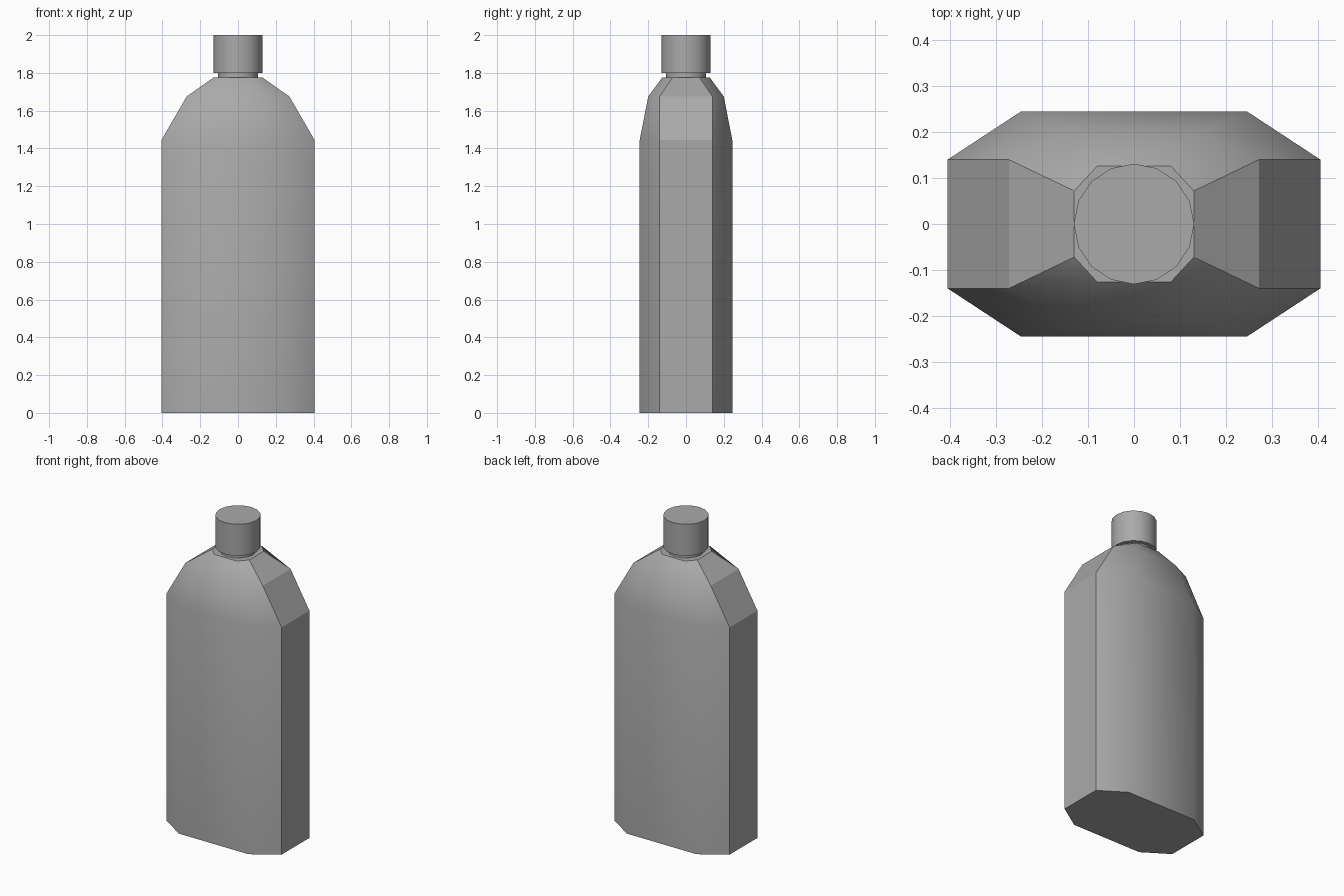
import bpy, bmesh
from math import radians

cube = bpy.data.objects.get("Cube")
if cube:
    bpy.data.objects.remove(cube, do_unlink=True)

grey = bpy.data.materials.new("mid grey")
grey.use_nodes = True
grey.diffuse_color = (0.4, 0.4, 0.4, 1)
grey.node_tree.nodes["Principled BSDF"].inputs["Base Color"].default_value = (0.4, 0.4, 0.4, 1)


def finish(name, bm, angle):
    bmesh.ops.recalc_face_normals(bm, faces=bm.faces)
    mesh = bpy.data.meshes.new(name)
    bm.to_mesh(mesh)
    bm.free()
    mesh.materials.append(grey)
    obj = bpy.data.objects.new(name, mesh)
    bpy.context.collection.objects.link(obj)
    bpy.ops.object.select_all(action='DESELECT')
    obj.select_set(True)
    bpy.context.view_layer.objects.active = obj
    bpy.ops.object.shade_smooth_by_angle(angle=radians(angle))
    return obj


def octagon(bm, z, side_x, side_y, front_x, front_y):
    quarter = [(side_x, side_y), (front_x, front_y)]
    points = quarter + [(-x, y) for x, y in reversed(quarter)]
    points += [(-x, -y) for x, y in points]
    return [bm.verts.new((x, y, z)) for x, y in points]


# Bottle body: stacked octagons from base to shoulder to neck seat
bm = bmesh.new()
rings = [octagon(bm, *r) for r in (
    (0, 0.405, 0.14, 0.245, 0.245),
    (1.445, 0.405, 0.14, 0.245, 0.245),
    (1.675, 0.272, 0.14, 0.145, 0.2),
    (1.775, 0.13, 0.072, 0.08, 0.126))]
for low, high in zip(rings, rings[1:]):
    for i in range(8):
        j = (i + 1) % 8
        bm.faces.new((low[i], low[j], high[j], high[i]))
bm.faces.new(rings[0])
bm.faces.new(rings[-1])
body = finish("bottle_body", bm, 42)

# Narrow side panels stay flat
for face in body.data.polygons:
    if abs(face.normal.y) < 0.01:
        face.use_smooth = False


def cylinder(name, radius, bottom, top):
    bm = bmesh.new()
    bmesh.ops.create_cone(bm, cap_ends=True, segments=16, radius1=radius,
                          radius2=radius, depth=top - bottom)
    bmesh.ops.translate(bm, verts=bm.verts, vec=(0, 0, (top + bottom) / 2))
    return finish(name, bm, 35)


# Neck and screw cap
cylinder("neck", 0.107, 1.77, 1.81)
cylinder("cap", 0.131, 1.8, 2.0)
